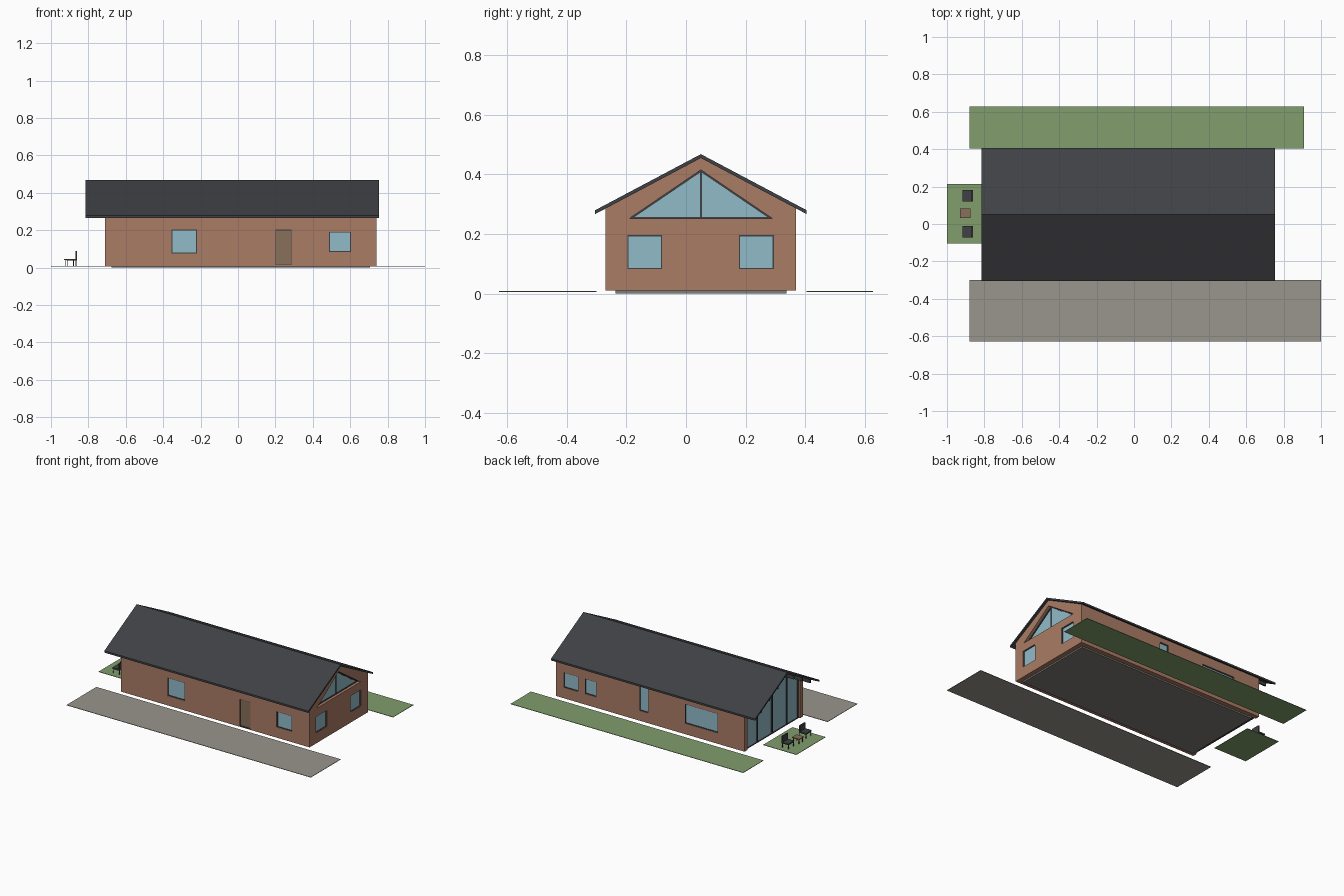
import bpy, bmesh

if "Cube" in bpy.data.objects:
    bpy.data.objects.remove(bpy.data.objects["Cube"])

def mat(name, c):
    m = bpy.data.materials.new(name)
    m.diffuse_color = (*c, 1)
    m.use_nodes = True
    m.node_tree.nodes["Principled BSDF"].inputs["Base Color"].default_value = m.diffuse_color
    return m

BRICK = mat("brick", (.40, .20, .13))
GLASS = mat("glass", (.28, .50, .58))
DARK = mat("dark_metal", (.05, .052, .058))
WOOD = mat("wood", (.25, .16, .10))
GRASS = mat("grass", (.22, .34, .15))
PAVING = mat("paving", (.32, .30, .27))
FLOOR = mat("floor", (.22, .20, .18))

def prism(name, pts, axis, a, b, m=None):
    """Extrude a 2D profile along x (profile y,z) or y (profile x,z)."""
    bm = bmesh.new()
    put = (lambda p, t: (t, p[0], p[1])) if axis == 'x' else (lambda p, t: (p[0], t, p[1]))
    f = bm.faces.new([bm.verts.new(put(p, a)) for p in pts])
    ext = bmesh.ops.extrude_face_region(bm, geom=[f])
    d = (b - a, 0, 0) if axis == 'x' else (0, b - a, 0)
    bmesh.ops.translate(bm, vec=d, verts=[v for v in ext['geom'] if isinstance(v, bmesh.types.BMVert)])
    bmesh.ops.recalc_face_normals(bm, faces=bm.faces)
    me = bpy.data.meshes.new(name)
    bm.to_mesh(me)
    bm.free()
    ob = bpy.data.objects.new(name, me)
    bpy.context.collection.objects.link(ob)
    if m:
        me.materials.append(m)
    return ob

def rect(u0, u1, z0, z1):
    return [(u0, z0), (u1, z0), (u1, z1), (u0, z1)]

def box(name, x0, x1, y0, y1, z0, z1, m):
    return prism(name, rect(x0, x1, z0, z1), 'y', y0, y1, m)

RIDGE, SLOPE = .05, .53
def roof_under(y):
    return .455 - SLOPE * abs(y - RIDGE)

def house_profile(y0, y1, z0, lift=0):
    return [(y0, z0), (y1, z0), (y1, roof_under(y1) + lift),
            (RIDGE, roof_under(RIDGE) + lift), (y0, roof_under(y0) + lift)]

def cut(pts, axis, a, b):
    c = prism("opening_cutter", pts, axis, a, b)
    c.hide_render = True
    mod = walls.modifiers.new("cut", 'BOOLEAN')
    mod.operation, mod.solver, mod.object = 'DIFFERENCE', 'EXACT', c
    cutters.append(c)

# brick shell
cutters = []
walls = prism("brick_walls", house_profile(-.27, .37, .01), 'x', -.71, .74, BRICK)
cut(house_profile(-.237, .337, -.05, .05), 'x', -.677, .707)

# floor slab
box("floor_slab", -.677, .707, -.237, .337, 0, .012, FLOOR)

# roof with overhang
ye0, ye1 = -.305, .405
prism("roof", [(ye0, roof_under(ye0)), (RIDGE, .455), (ye1, roof_under(ye1)),
               (ye1, roof_under(ye1) + .013), (RIDGE, .468), (ye0, roof_under(ye0) + .013)],
      'x', -.815, .755, DARK)

def frame(name, axis, u0, u1, z0, z1, a, b, w=.004):
    for i, r in enumerate([(u0, u0 + w, z0, z1), (u1 - w, u1, z0, z1),
                           (u0, u1, z0, z0 + w), (u0, u1, z1 - w, z1)]):
        prism(f"{name}_frame_{i}", rect(*r), axis, a, b, DARK)

def opening(name, axis, face, out, u0, u1, z0, z1, m=GLASS):
    a, b = sorted((face + out * .02, face - out * .05))
    cut(rect(u0, u1, z0, z1), axis, a, b)
    prism(name, rect(u0, u1, z0, z1), axis, face - out * .007, face - out * .014, m)
    frame(name, axis, u0, u1, z0, z1, face - out * .003, face - out * .016)

# front windows and door
opening("front_window_left", 'y', -.27, -1, -.355, -.22, .077, .203)
opening("front_window_right", 'y', -.27, -1, .487, .603, .084, .192)
opening("front_door", 'y', -.27, -1, .20, .287, .013, .203, WOOD)

# back windows
for i, r in enumerate([(.57, .68, .085, .19), (.43, .52, .085, .19),
                       (.03, .10, .08, .25), (-.505, -.25, .085, .22)]):
    opening(f"back_window_{i}", 'y', .37, 1, *r)

# right end windows
opening("right_window_front", 'x', .74, 1, -.197, -.08, .082, .196)
opening("right_window_back", 'x', .74, 1, .178, .295, .082, .196)

# triangular gable window, set deep
tri = [(-.19, .252), (.29, .252), (RIDGE, .415)]
cut(tri, 'x', .69, .76)
prism("gable_glass", tri, 'x', .709, .716, GLASS)
prism("gable_mullion", rect(.047, .053, .253, .413), 'x', .709, .721, DARK)
prism("gable_sill", rect(-.185, .285, .252, .257), 'x', .709, .721, DARK)
for s in (-1, 1):
    prism("gable_side_frame", [(RIDGE + s * .24, .252), (RIDGE + s * .230, .252),
                               (RIDGE, .408), (RIDGE, .415)], 'x', .709, .721, DARK)

# glazed left end wall
cut(house_profile(-.24, .34, -.05, -.008), 'x', -.75, -.65)
prism("end_glass", house_profile(-.24, .34, .01, -.006), 'x', -.694, -.687, GLASS)
for i, y in enumerate((-.235, -.11, .05, .21, .335)):
    prism(f"end_mullion_{i}", rect(y - .004, y + .004, .01, roof_under(y) - .004), 'x', -.70, -.684, DARK)
prism("end_sill", rect(-.24, .34, .01, .014), 'x', -.70, -.684, DARK)

# rafter ends under the left overhang
for i, d in enumerate((-.27, -.18, -.09, 0, .09, .18, .27)):
    y = RIDGE + d
    zt = roof_under(abs(d) + .005 + RIDGE) + .004
    prism(f"purlin_end_{i}", rect(y - .005, y + .005, zt - .025, zt), 'x', -.805, -.69, DARK)

# apply wall cuts and clear cutters
dg = bpy.context.evaluated_depsgraph_get()
me = bpy.data.meshes.new_from_object(walls.evaluated_get(dg))
walls.modifiers.clear()
walls.data = me
me.materials.clear()
me.materials.append(BRICK)
for c in cutters:
    bpy.data.objects.remove(c)

# ground strips
box("driveway", -.88, 1, -.628, -.30, .006, .009, PAVING)
box("back_lawn", -.88, .91, .405, .628, .006, .009, GRASS)
box("side_lawn", -1, -.745, -.105, .215, .006, .009, GRASS)

def legs(name, x0, x1, y0, y1, top, m):
    for x in (x0, x1 - .004):
        for y in (y0, y1 - .004):
            box(name + "_leg", x, x + .004, y, y + .004, .008, top, m)

# two chairs and a table
for n, y in (("front", -.072), ("back", .12)):
    box(n + "_chair_seat", -.917, -.862, y, y + .062, .038, .047, DARK)
    box(n + "_chair_back", -.870, -.862, y, y + .062, .047, .088, DARK)
    legs(n + "_chair", -.915, -.864, y + .002, y + .06, .038, DARK)
box("table_top", -.93, -.874, .032, .082, .04, .046, WOOD)
legs("table", -.926, -.878, .036, .078, .04, DARK)
